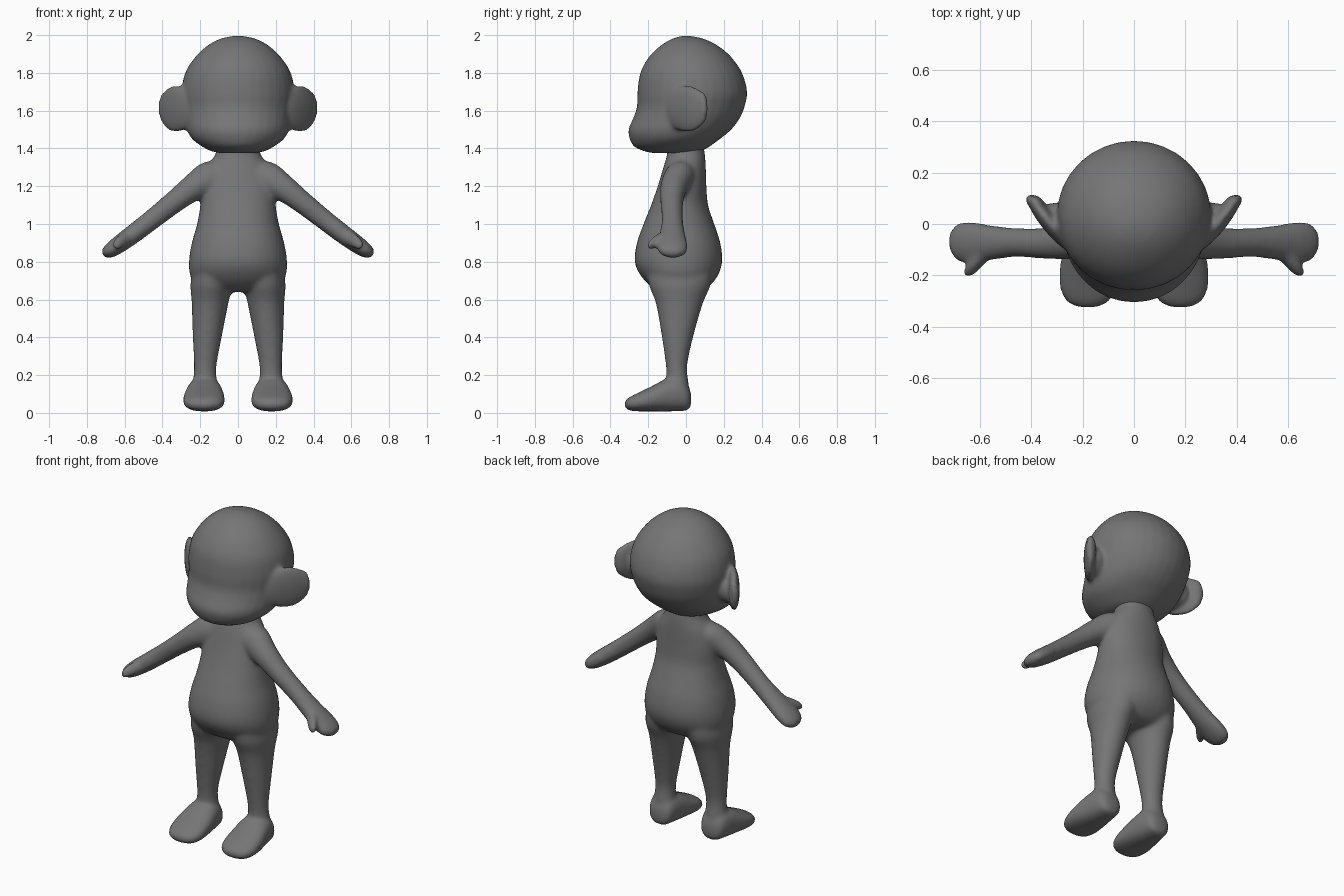
import bpy
import bmesh
from math import sin, cos, pi
from mathutils import Vector, Matrix

if "Cube" in bpy.data.objects:
    bpy.data.objects.remove(bpy.data.objects["Cube"])

skin = bpy.data.materials.new("grey skin")
skin.use_nodes = True
GREY = (0.18, 0.18, 0.18, 1)
skin.diffuse_color = GREY
skin.node_tree.nodes["Principled BSDF"].inputs["Base Color"].default_value = GREY

X, Y, Z = Vector((1, 0, 0)), Vector((0, 1, 0)), Vector((0, 0, 1))
SIDES, STEPS = 32, 5


def spline(a, b, c, d, t):
    return 0.5 * (2 * b + (c - a) * t + (2 * a - 5 * b + 4 * c - d) * t * t
                  + (3 * b - a - 3 * c + d) * t ** 3)


def loft(bm, rows, u, v, side=1, square=1.0):
    """Skin smooth rings; each row is centre x, y, z and radii along u and v."""
    n, rings = len(rows), []
    for i in range(n - 1):
        four = [rows[max(i - 1, 0)], rows[i], rows[i + 1], rows[min(i + 2, n - 1)]]
        for k in range(STEPS + (i == n - 2)):
            x, y, z, ru, rv = [spline(*p, k / STEPS) for p in zip(*four)]
            ring = []
            for j in range(SIDES):
                c, s = cos(2 * pi * j / SIDES), sin(2 * pi * j / SIDES)
                c, s = [abs(w) ** square * (1 if w > 0 else -1) for w in (c, s)]
                p = Vector((x, y, z)) + u * c * max(ru, .004) + v * s * max(rv, .004)
                ring.append(bm.verts.new((p.x * side, p.y, p.z)))
            rings.append(ring)
    faces = [bm.faces.new(rings[0]), bm.faces.new(rings[-1])]
    for a, b in zip(rings, rings[1:]):
        for j in range(SIDES):
            k = (j + 1) % SIDES
            faces.append(bm.faces.new((a[j], a[k], b[k], b[j])))
    bmesh.ops.recalc_face_normals(bm, faces=faces)


def upright(rows):
    """Turn height, front, back and half width into loft rows."""
    return [(0, (f + b) / 2, z, w, (b - f) / 2) for z, f, b, w in rows]


def ball(bm, centre, radii, turn=0.0):
    m = (Matrix.Translation(centre) @ Matrix.Rotation(turn, 4, "Z")
         @ Matrix.Diagonal((*radii, 1)))
    bmesh.ops.create_uvsphere(bm, u_segments=32, v_segments=16, radius=1, matrix=m)


def finish(name, bm, rounds):
    """Fuse the overlapping parts into one soft skin."""
    mesh = bpy.data.meshes.new(name)
    bm.to_mesh(mesh)
    bm.free()
    mesh.materials.append(skin)
    obj = bpy.data.objects.new(name, mesh)
    bpy.context.collection.objects.link(obj)
    fuse = obj.modifiers.new("fuse", "REMESH")
    fuse.mode, fuse.voxel_size, fuse.use_smooth_shade = "VOXEL", 0.011, True
    soft = obj.modifiers.new("soften", "SMOOTH")
    soft.factor, soft.iterations = 0.5, rounds


# Head with muzzle
head = bmesh.new()
loft(head, upright([
    (1.375, -.17, .04, .09), (1.385, -.22, .08, .14), (1.41, -.275, .125, .19),
    (1.45, -.298, .18, .243), (1.5, -.305, .24, .272), (1.56, -.28, .285, .285),
    (1.62, -.26, .31, .293), (1.7, -.257, .324, .3), (1.8, -.242, .297, .28),
    (1.88, -.2, .243, .23), (1.94, -.14, .175, .168), (1.98, -.075, .095, .095),
    (1.998, -.01, .01, .01)]), X, Y)
# Ears sweeping backwards, with a thicker root
for s in (1, -1):
    ball(head, (.328 * s, .005, 1.61), (.14, .034, .125), .9 * s)
    ball(head, (.27 * s, -.01, 1.6), (.11, .06, .09), .9 * s)
    ball(head, (.385 * s, .085, 1.615), (.04, .026, .09), .5 * s)
finish("head", head, 10)

# Torso with neck, belly and seat
body = bmesh.new()
loft(body, upright([
    (1.43, -.1, .09, .11), (1.37, -.1, .1, .12), (1.3, -.12, .105, .165),
    (1.2, -.15, .108, .195), (1.1, -.185, .117, .2), (1.0, -.225, .15, .217),
    (.9, -.26, .182, .245), (.8, -.272, .192, .26), (.72, -.235, .165, .25),
    (.66, -.17, .11, .19), (.64, -.1, .05, .1)]), X, Y, square=.94)

ACROSS = Vector((.62, 0, .78))
for s in (1, -1):
    # Legs
    loft(body, [(.135, -.035, .78, .1, .17), (.14, -.033, .68, .112, .165),
                (.148, -.035, .58, .097, .125), (.163, -.045, .4, .077, .083),
                (.173, -.05, .25, .06, .057), (.175, -.045, .16, .064, .058),
                (.178, -.04, .06, .07, .05)], X, Y, s)
    # Feet
    loft(body, [(.175, .028, .07, .03, .025), (.176, .012, .08, .066, .066),
                (.177, -.03, .1, .084, .09), (.178, -.1, .095, .098, .088),
                (.18, -.18, .075, .11, .067), (.18, -.25, .058, .108, .05),
                (.18, -.3, .048, .085, .035), (.18, -.326, .045, .035, .015)],
         X, Z, s, .85)
    # Arms ending in flat mitten hands
    loft(body, [(.05, -.02, 1.27, .08, .09), (.14, -.035, 1.245, .085, .095),
                (.24, -.065, 1.19, .072, .072), (.34, -.075, 1.115, .061, .06),
                (.46, -.072, 1.02, .057, .054), (.56, -.073, .943, .069, .051),
                (.64, -.073, .885, .083, .046), (.69, -.07, .85, .07, .036),
                (.715, -.068, .835, .028, .016)], Y, ACROSS, s)
    # Thumbs
    loft(body, [(.57, -.1, .945, .03, .03), (.61, -.15, .915, .034, .035),
                (.64, -.19, .892, .028, .027), (.648, -.208, .885, .008, .008)],
         (X * .78 - Z * .62), ACROSS, s)
finish("body", body, 14)
